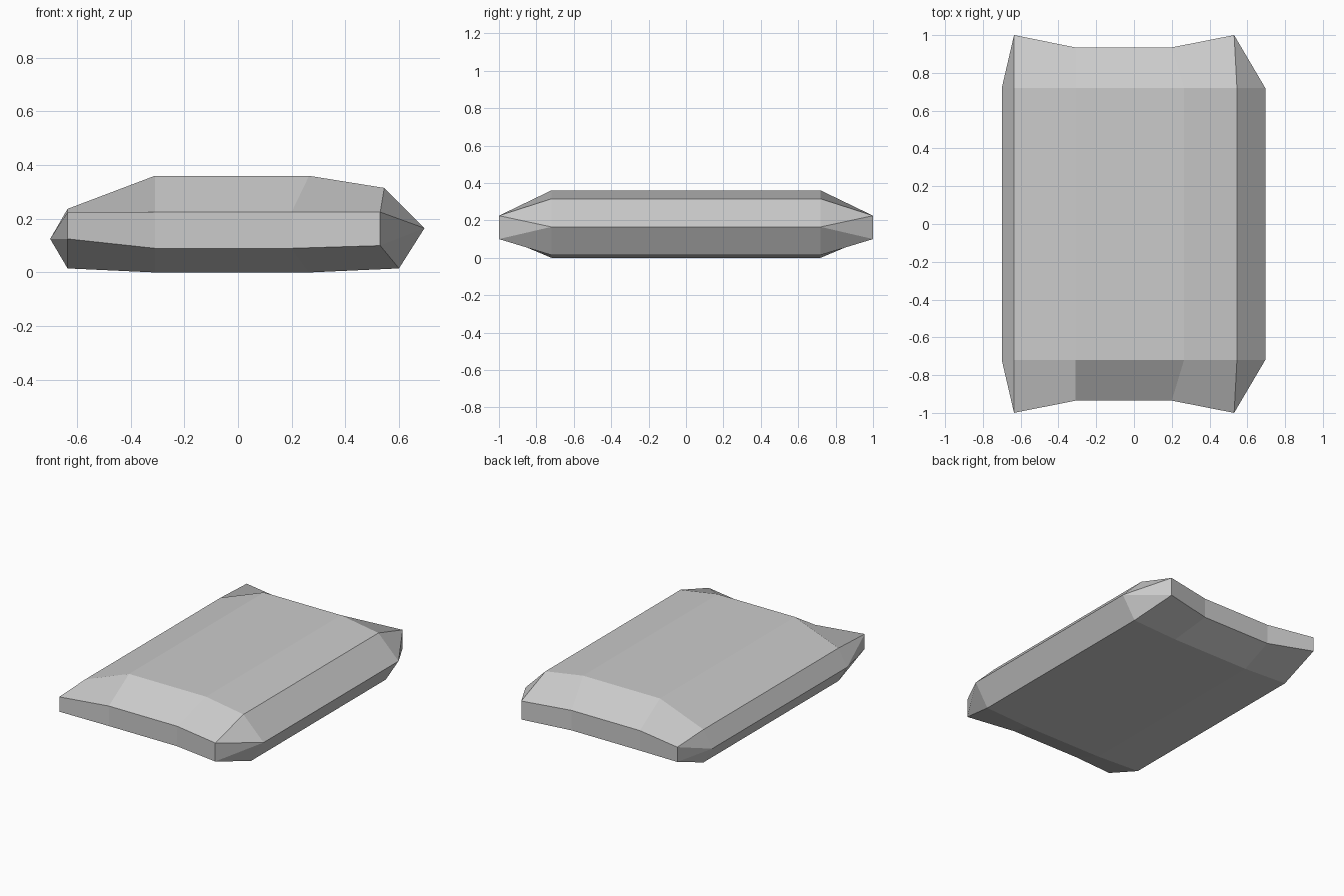
import bpy
import bmesh

cube = bpy.data.objects.get("Cube")
if cube:
    bpy.data.objects.remove(cube, do_unlink=True)

# One plain grey
grey = bpy.data.materials.new("plain grey")
grey.use_nodes = True
colour = (0.6, 0.6, 0.6, 1.0)
grey.diffuse_color = colour
grey.node_tree.nodes["Principled BSDF"].inputs["Base Color"].default_value = colour

# Cross-section (x, z): left ridge, top left to right, right ridge, bottom right to left
section = [(-0.70, 0.125),
           (-0.635, 0.237), (-0.31, 0.36), (0.265, 0.36), (0.545, 0.315),
           (0.695, 0.165),
           (0.60, 0.015), (0.265, 0.0), (-0.31, 0.0), (-0.635, 0.015)]
LEFT, RIGHT = 0, 5
SHOULDER = 0.72

# End edge columns (x, y, bottom z), left to right; they share one top height
columns = [(-0.635, 1.0, 0.125), (-0.31, 0.935, 0.09),
           (0.20, 0.935, 0.09), (0.53, 1.0, 0.10)]
TIP_TOP = 0.225

bm = bmesh.new()


def build_end(side):
    """Make the shoulder ring and the tapered end on one side; return the ring."""
    ring = [bm.verts.new((x, side * SHOULDER, z)) for x, z in section]
    tip = {}
    for i, (x, y, low) in enumerate(columns):
        tip[1 + i] = bm.verts.new((x, side * y, TIP_TOP))
        tip[9 - i] = bm.verts.new((x, side * y, low))

    # Tapered faces, triangles beside the ridges
    for i in range(len(ring)):
        j = (i + 1) % len(ring)
        corners = [ring[i], ring[j]]
        corners += [tip[k] for k in (j, i) if k in tip]
        bm.faces.new(corners)
    bm.faces.new((ring[LEFT], tip[9], tip[1]))
    bm.faces.new((ring[RIGHT], tip[4], tip[6]))

    # Upright end strip
    for i in range(1, 4):
        bm.faces.new((tip[i], tip[i + 1], tip[9 - i], tip[10 - i]))
    return ring


# Long body between the two ends
front, back = build_end(-1), build_end(1)
for i in range(len(front)):
    j = (i + 1) % len(front)
    bm.faces.new((front[i], front[j], back[j], back[i]))

bmesh.ops.recalc_face_normals(bm, faces=bm.faces)
mesh = bpy.data.meshes.new("faceted_slab")
bm.to_mesh(mesh)
bm.free()
mesh.materials.append(grey)
slab = bpy.data.objects.new("faceted_slab", mesh)
bpy.context.collection.objects.link(slab)
